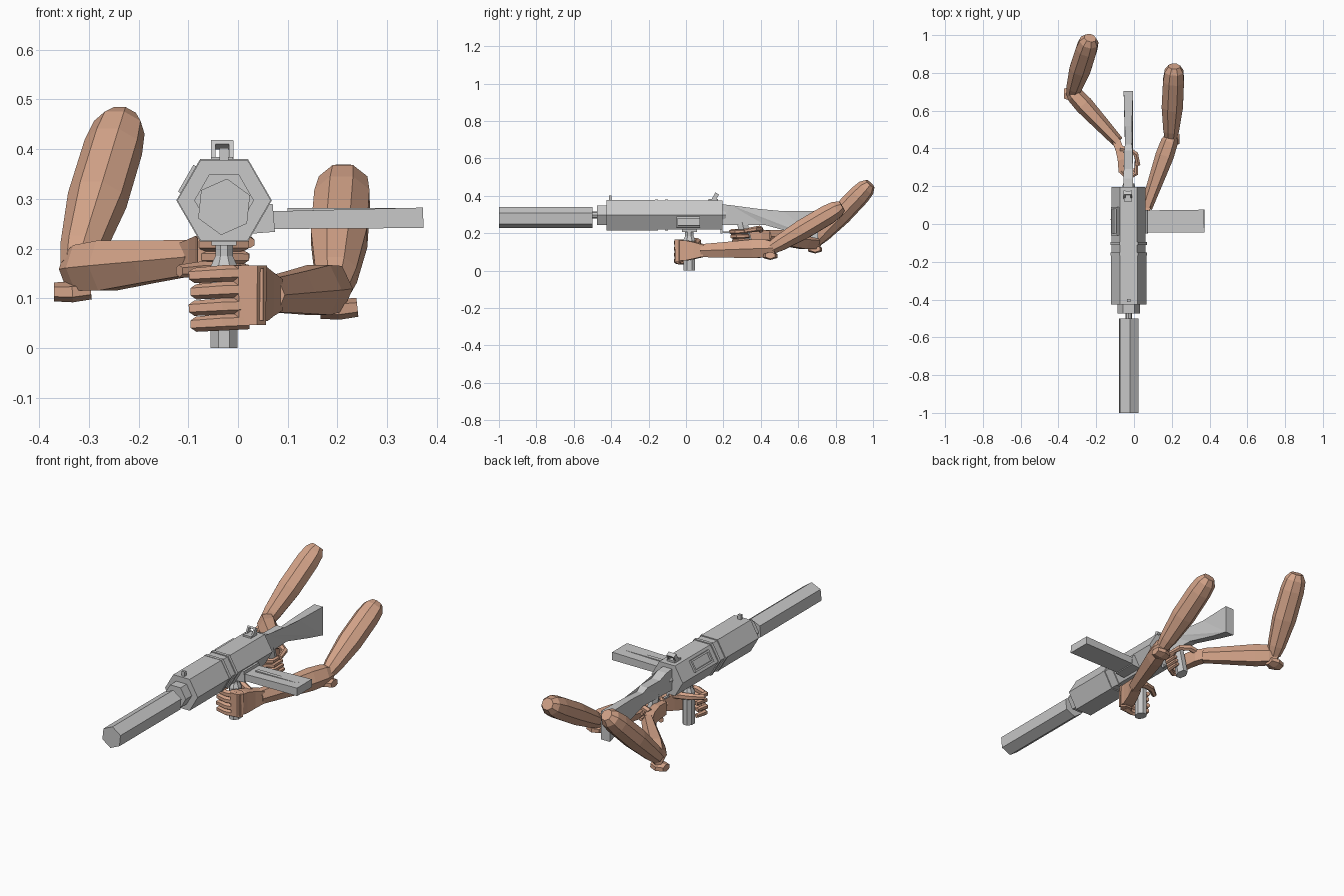
import bpy, bmesh, math
from mathutils import Vector, Matrix


def material(name, rgb):
    m = bpy.data.materials.new(name)
    m.diffuse_color = (*rgb, 1)
    return m


METAL = material("light grey metal", (0.58, 0.58, 0.58))
SKIN = material("tan skin", (0.66, 0.37, 0.25))
CX, CZ = -0.028, 0.297   # axis of the barrel


def finish(name, bm, mat):
    bmesh.ops.recalc_face_normals(bm, faces=bm.faces)
    me = bpy.data.meshes.new(name)
    bm.to_mesh(me)
    bm.free()
    me.materials.append(mat)
    ob = bpy.data.objects.new(name, me)
    bpy.context.collection.objects.link(ob)
    return ob


def loft(name, rings, mat, sides=6, turn=0.0, ref=(0, 0, 1)):
    """Skin a path of (centre, half width, half height) rings."""
    bm = bmesh.new()
    pts = [Vector(r[0]) for r in rings]
    loops = []
    for i, (c, w, h) in enumerate(rings):
        d = (pts[min(i + 1, len(pts) - 1)] - pts[max(i - 1, 0)]).normalized()
        side = d.cross(Vector(ref)).normalized()
        up = side.cross(d)
        ring = []
        for k in range(sides):
            a = math.radians(turn) + math.tau * k / sides
            ring.append(bm.verts.new(pts[i] + side * w * math.cos(a) + up * h * math.sin(a)))
        loops.append(ring)
    for a, b in zip(loops, loops[1:]):
        for k in range(sides):
            n = (k + 1) % sides
            bm.faces.new((a[k], a[n], b[n], b[k]))
    bm.faces.new(loops[0])
    bm.faces.new(loops[-1])
    return finish(name, bm, mat)


def barrel(name, steps, turn=0, sides=6, z=CZ):
    """Hexagonal part along y from (y, radius) steps."""
    return loft(name, [((CX, y, z), r, r) for y, r in steps], METAL, sides, turn)


def box(name, centre, size, mat, rot=None):
    bm = bmesh.new()
    bmesh.ops.create_cube(bm, size=1)
    m = Matrix.Translation(centre) @ (rot or Matrix()) @ Matrix.Diagonal((*size, 1))
    bmesh.ops.transform(bm, matrix=m, verts=bm.verts)
    return finish(name, bm, mat)


def slab(name, profile, mat):
    """Closed side outline of (y, z, half thickness)."""
    bm = bmesh.new()
    left = [bm.verts.new((CX - 0.002 - t, y, z)) for y, z, t in profile]
    right = [bm.verts.new((CX - 0.002 + t, y, z)) for y, z, t in profile]
    bm.faces.new(left)
    bm.faces.new(right)
    for k in range(len(profile)):
        n = (k + 1) % len(profile)
        bm.faces.new((left[k], left[n], right[n], right[k]))
    bmesh.ops.triangulate(bm, faces=[f for f in bm.faces if len(f.verts) > 4])
    return finish(name, bm, mat)


# Receiver, raised bands, muzzle collar, rod and long muzzle tube
barrel("receiver_rear", [(-0.17, 0.090), (0.195, 0.090)])
barrel("receiver_front", [(-0.425, 0.094), (-0.16, 0.094)])
for y in (-0.158, -0.103):
    barrel("receiver_band", [(y - 0.008, 0.096), (y + 0.008, 0.096)])
barrel("muzzle_collar", [(-0.475, 0.060), (-0.42, 0.060)], 0, 6)
barrel("muzzle_rod", [(-0.51, 0.018), (-0.46, 0.018)], 0, 8)
barrel("muzzle_tube", [(-1.0, 0.057), (-0.50, 0.057)], 24, 6, 0.284)
barrel("rear_plug", [(0.19, 0.035), (0.215, 0.03)], 0, 8)

# Sights
tilt = Matrix.Rotation(math.radians(-30), 4, 'X')
for dx in (-0.018, 0.018):
    box("rear_sight_post", (CX - 0.004 + dx, 0.153, 0.388), (0.009, 0.022, 0.055), METAL, tilt)
box("rear_sight_bar", (CX - 0.004, 0.164, 0.409), (0.044, 0.022, 0.009), METAL, tilt)
box("rear_sight_base", (CX - 0.004, 0.145, 0.378), (0.044, 0.05, 0.012), METAL)
box("front_sight", (CX, -0.405, 0.386), (0.018, 0.014, 0.032), METAL)

# Side magazine with its well and a raised rib
loft("magazine_well", [((0.01, 0.012, 0.257), 0.088, 0.040),
                       ((0.072, 0.012, 0.262), 0.088, 0.040)], METAL, 4, 45)
loft("magazine", [((0.05, 0.013, 0.257), 0.083, 0.025),
                  ((0.372, 0.015, 0.262), 0.086, 0.029)], METAL, 4, 45)
box("magazine_rib", (0.22, 0.013, 0.279), (0.24, 0.02, 0.006), METAL)

# Frame on the upper left face of the receiver
lean = Matrix.Rotation(math.radians(-60), 4, 'Y')
mid = Vector((CX - 0.0685, 0.015, CZ + 0.0395))
for dy, dz, sy, sz in ((0, -0.026, 0.15, 0.01), (0, 0.026, 0.15, 0.01),
                       (-0.07, 0, 0.01, 0.06), (0.07, 0, 0.01, 0.06)):
    box("port_frame", mid + lean @ Vector((dz, dy, 0.003)), (sz, sy, 0.014), METAL, lean)

# Stock, rear grip and trigger guard
slab("stock", [(0.19, 0.355, 0.026), (0.24, 0.350, 0.026), (0.29, 0.330, 0.024),
               (0.39, 0.330, 0.022), (0.42, 0.312, 0.018), (0.52, 0.318, 0.019),
               (0.705, 0.318, 0.025), (0.705, 0.170, 0.025), (0.60, 0.195, 0.021),
               (0.42, 0.245, 0.018), (0.19, 0.245, 0.026)], METAL)
loft("rear_grip", [((-0.03, 0.335, 0.10), 0.026, 0.034), ((-0.03, 0.30, 0.26), 0.024, 0.032)],
     METAL, 6, 0, (0, 1, 0))
box("trigger_guard", (-0.03, 0.235, 0.205), (0.012, 0.10, 0.008), METAL)
box("trigger_guard_front", (-0.03, 0.19, 0.22), (0.012, 0.01, 0.04), METAL)

# Front grip
loft("front_grip", [((CX, 0.018, 0.0), 0.029, 0.034), ((CX, 0.018, 0.165), 0.029, 0.034),
                    ((CX, 0.018, 0.185), 0.019, 0.024), ((CX, 0.018, 0.225), 0.019, 0.024)],
     METAL, 8, 22.5, (0, 1, 0))
box("front_grip_mount", (CX, 0.018, 0.213), (0.05, 0.08, 0.014), METAL)


def arm(side, shoulder, elbow, wrist, tip):
    """Upper arm, forearm and elbow pad."""
    s, e, w = Vector(shoulder), Vector(elbow), Vector(wrist)
    up = [(0.0, .033, .030), (.07, .053, .049), (.20, .060, .057), (.55, .061, .058),
          (.88, .045, .046), (1.0, .033, .036)]
    loft(side + "_upper_arm", [(s.lerp(e, t), a, b) for t, a, b in up], SKIN, 8, 22.5)
    fore = [(-.06, .028, .036), (.05, .045, .053), (.25, .049, .058), (.6, .041, .049), (1.0, .031, .040)]
    loft(side + "_forearm", [(e.lerp(w, t), a, b) for t, a, b in fore], SKIN, 6, 0)
    loft(side + "_elbow_pad", [((tip[0] - 0.037, tip[1], tip[2]), .030, .019),
                               ((tip[0], tip[1], tip[2]), .044, .021),
                               ((tip[0] + 0.037, tip[1], tip[2] + .004), .030, .019)], SKIN, 6, 30)


arm("right", (0.213, 0.835, 0.345), (0.195, 0.455, 0.120), (0.065, 0.085, 0.107), (0.203, 0.45, 0.078))
arm("left", (-0.232, 0.985, 0.465), (-0.325, 0.695, 0.160), (-0.085, 0.435, 0.183), (-0.333, 0.69, 0.113))


def finger(name, pts, r):
    loft(name, [(p, r * k, r * k) for p, k in zip(pts, (1.1, 1.15, 1.05, 0.8))], SKIN, 6, 30)


# Right hand wrapped round the front grip
loft("right_palm", [((0.068, 0.10, 0.107), 0.034, 0.044), ((0.048, 0.05, 0.108), 0.036, 0.062),
                    ((0.032, 0.0, 0.108), 0.040, 0.076), ((0.025, -0.052, 0.108), 0.036, 0.074)],
     SKIN, 4, 45)
loft("right_knuckles", [((0.02, -0.038, 0.046), 0.036, 0.026), ((0.02, -0.038, 0.166), 0.038, 0.028)],
     SKIN, 6, 0, (0, 1, 0))
for i, z in enumerate((0.150, 0.117, 0.084, 0.052)):
    x = -0.088 + 0.004 * (i % 2)
    finger("right_finger", [(0.022, -0.046, z + 0.002), (-0.03, -0.050, z),
                            (x, -0.034, z - 0.004), (x + 0.012, 0.018, z - 0.004)], 0.0145)
finger("right_thumb", [(0.035, 0.05, 0.14), (-0.015, 0.064, 0.155),
                       (-0.07, 0.05, 0.158), (-0.118, 0.015, 0.155)], 0.016)

# Left hand wrapped round the rear grip
loft("left_palm", [((-0.098, 0.45, 0.183), 0.031, 0.040), ((-0.078, 0.40, 0.187), 0.030, 0.046),
                   ((-0.068, 0.34, 0.190), 0.026, 0.050), ((-0.066, 0.275, 0.188), 0.022, 0.046)],
     SKIN, 4, 45)
for i, z in enumerate((0.208, 0.183, 0.158, 0.134)):
    y = 0.255 + 0.008 * i
    finger("left_finger", [(-0.070, y + 0.025, z), (-0.030, y - 0.012, z),
                           (0.012, y + 0.012, z), (0.014, y + 0.075, z + 0.002)], 0.0125)
finger("left_thumb", [(-0.07, 0.40, 0.215), (-0.03, 0.395, 0.225),
                      (0.010, 0.37, 0.222), (0.024, 0.31, 0.212)], 0.014)
